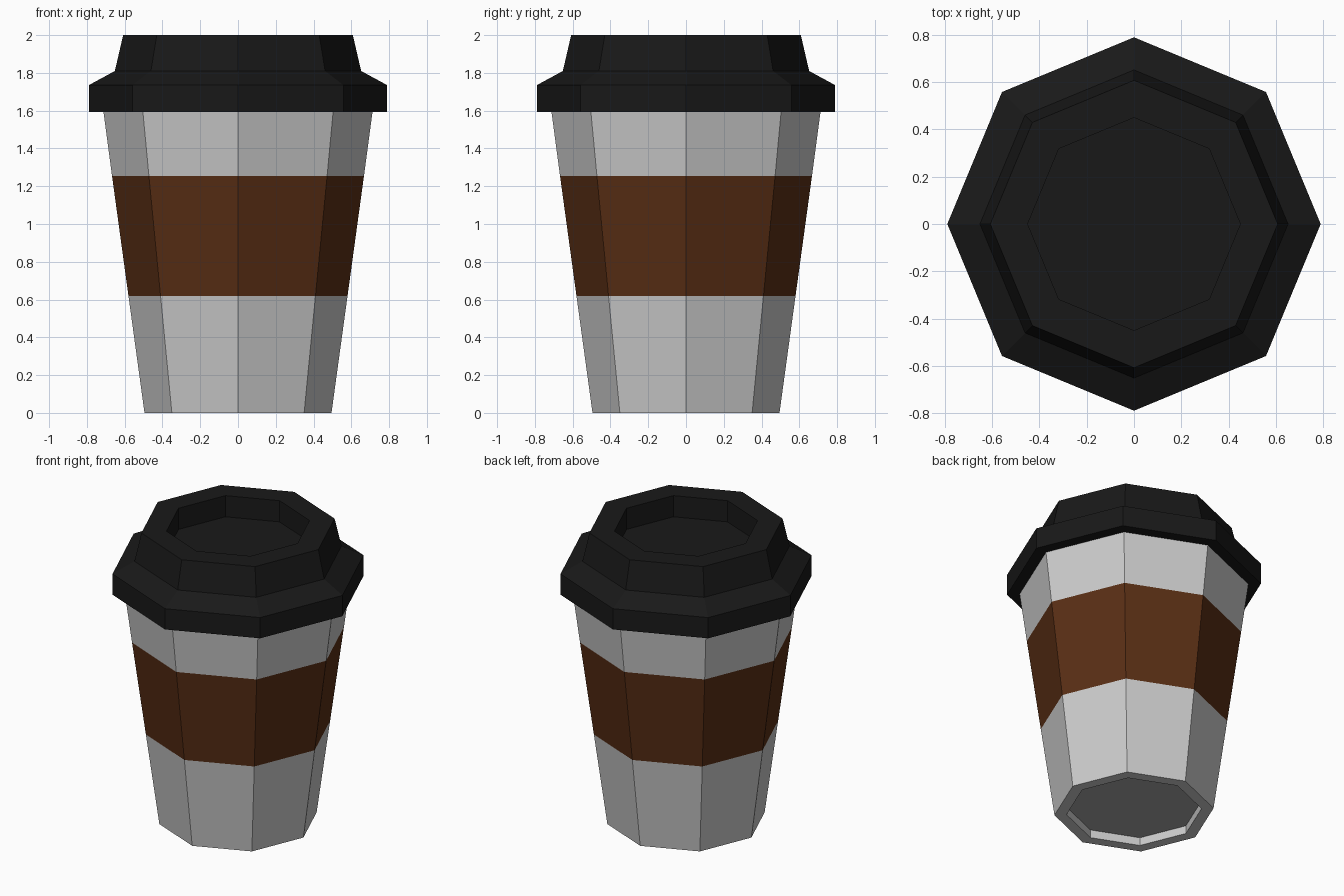
import bpy, bmesh, math

if "Cube" in bpy.data.objects:
    bpy.data.objects.remove(bpy.data.objects["Cube"])

SIDES = 8


def material(name, rgb):
    m = bpy.data.materials.new(name)
    m.diffuse_color = (*rgb, 1)
    m.use_nodes = True
    m.node_tree.nodes["Principled BSDF"].inputs["Base Color"].default_value = m.diffuse_color
    return m


def lathe(name, profile, mat=None):
    """Revolve an (r, z) profile into a faceted shell, listed bottom to top along the outside."""
    bm = bmesh.new()
    rings = []
    for r, z in profile:
        angles = [math.tau * i / SIDES for i in range(SIDES if r else 1)]
        rings.append([bm.verts.new((r * math.cos(a), r * math.sin(a), z)) for a in angles])
    for lo, hi in zip(rings, rings[1:]):
        if len(lo) == 1:
            bm.faces.new(hi[::-1])
        elif len(hi) == 1:
            bm.faces.new(lo)
        else:
            for i in range(SIDES):
                j = (i + 1) % SIDES
                bm.faces.new((lo[i], lo[j], hi[j], hi[i]))
    # caps are single polygons, so unused centre points are dropped
    bmesh.ops.delete(bm, geom=[v for v in bm.verts if not v.link_faces], context='VERTS')
    mesh = bpy.data.meshes.new(name)
    bm.to_mesh(mesh)
    bm.free()
    ob = bpy.data.objects.new(name, mesh)
    bpy.context.collection.objects.link(ob)
    if mat:
        mesh.materials.append(mat)
    return ob


brown = material("sleeve_brown", (0.10, 0.0276, 0.0073))
black = material("lid_black", (0.0095, 0.0095, 0.0095))
grey = material("base_grey", (0.38, 0.38, 0.38))

# recessed base panel
lathe("cup_base", [(0, 0.055), (0.42, 0.055)], grey)

# cup wall, sleeve band and upper band share one straight taper
lathe("cup_lower", [(0.42, 0.055), (0.42, 0), (0.495, 0), (0.58, 0.62)])
lathe("sleeve", [(0.58, 0.62), (0.667, 1.255)], brown)
lathe("cup_upper", [(0.667, 1.255), (0.712, 1.593)])

# lid with overhanging rim, sloped shoulder and sunken top
lathe("lid", [(0.712, 1.593), (0.79, 1.593), (0.79, 1.735), (0.652, 1.81),
              (0.608, 2.0), (0.45, 2.0), (0.45, 1.855), (0, 1.855)], black)
